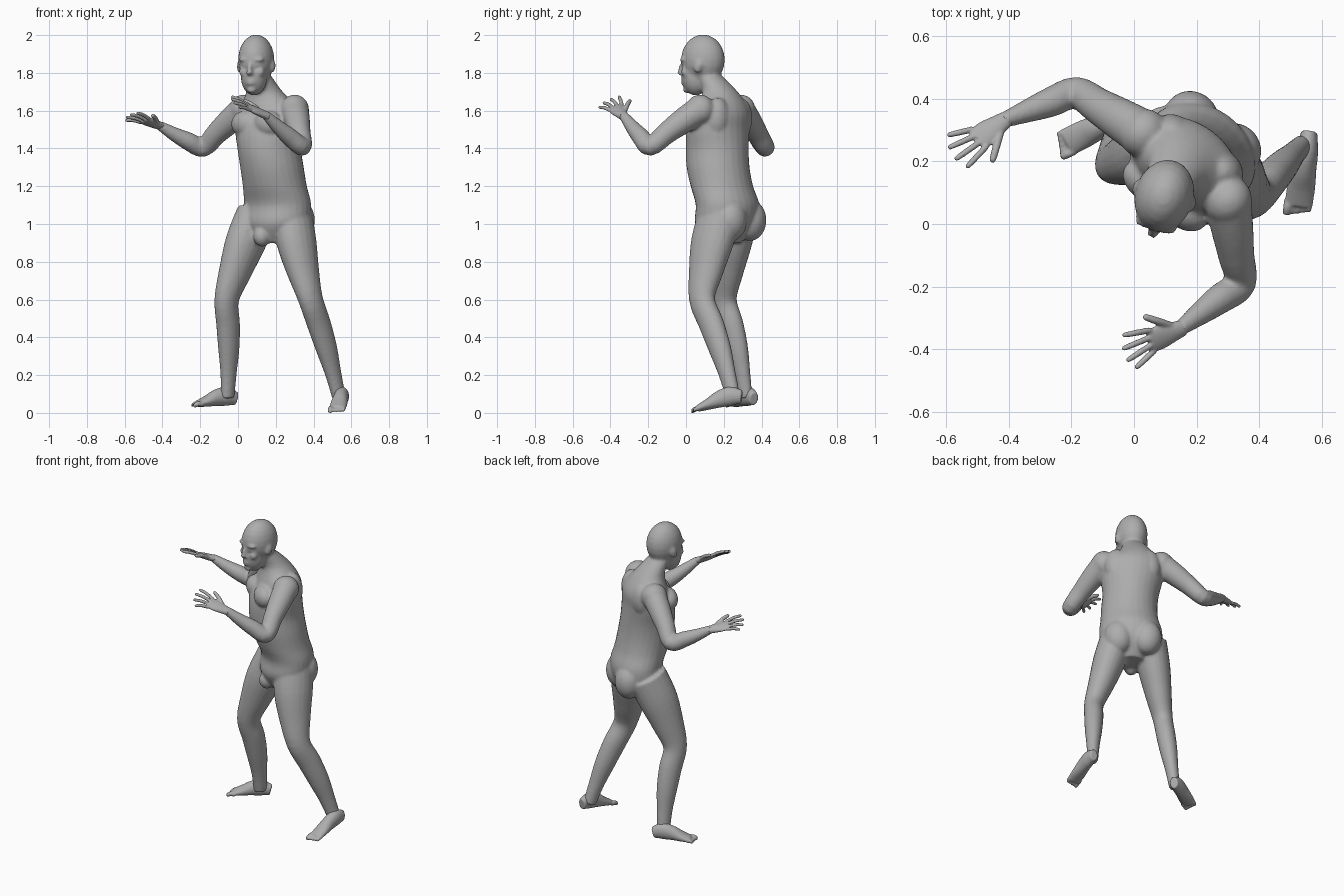
import bpy, bmesh, math
from mathutils import Vector, Matrix

cube = bpy.data.objects.get("Cube")
if cube:
    bpy.data.objects.remove(cube, do_unlink=True)

skin = bpy.data.materials.new("plain grey")
skin.use_nodes = True
GREY = (0.42, 0.42, 0.42, 1)
skin.diffuse_color = GREY
skin.node_tree.nodes["Principled BSDF"].inputs["Base Color"].default_value = GREY

UP = Vector((0, 0, 1))
FRONT = Vector((-0.6, -0.8, 0))                 # way the body faces
SIDE = UP.cross(FRONT)                          # body's left
FACE = Vector((-0.3, -1, 0)).normalized()       # way the head faces
CHEEK = UP.cross(FACE)


def spline(rows, steps):
    """Smooth rows of numbers with a Catmull-Rom curve."""
    points = [rows[0], *rows, rows[-1]]
    smooth = []
    for before, start, end, after in zip(points, points[1:], points[2:], points[3:]):
        for step in range(steps):
            t = step / steps
            smooth.append([
                q + t * ((r - p) + t * ((2 * p - 5 * q + 4 * r - w) + t * (3 * q - p - 3 * r + w))) / 2
                for p, q, r, w in zip(before, start, end, after)])
    return smooth + [list(rows[-1])]


def loft(bm, rows, side, steps=4, sides=20, level=False):
    """Closed tube; each row is x, y, z, half width along side, half depth."""
    rows = spline(rows, steps)
    centres = [Vector(row[:3]) for row in rows]
    last = len(rows) - 1
    rings = []
    for i, (centre, row) in enumerate(zip(centres, rows)):
        tangent = UP if level else (centres[min(i + 1, last)] - centres[max(i - 1, 0)]).normalized()
        across = (side - tangent * side.dot(tangent)).normalized()
        wide, deep = across * row[3], tangent.cross(across) * row[4]
        angles = [math.tau * k / sides for k in range(sides)]
        rings.append([bm.verts.new(centre + wide * math.cos(a) + deep * math.sin(a)) for a in angles])
    for lower, upper in zip(rings, rings[1:]):
        for k in range(sides):
            bm.faces.new((lower[k - 1], lower[k], upper[k], upper[k - 1]))
    bm.faces.new(rings[0][::-1])
    bm.faces.new(rings[-1])


def blob(bm, centre, size, facing=FRONT, tilt=0):
    """Ellipsoid sized side, front, up and turned to a facing."""
    turn = Matrix.Rotation(math.atan2(facing.x, -facing.y), 4, "Z")
    lean = Matrix.Rotation(tilt, 4, "X")
    bmesh.ops.create_uvsphere(
        bm, u_segments=20, v_segments=12, radius=1,
        matrix=Matrix.Translation(centre) @ turn @ lean @ Matrix.Diagonal((*size, 1)))


def limb(bm, joints, upper, lower, side, bow, depth):
    """Two bones with evenly spaced radii; the upper bows one way, the lower the other."""
    start, hinge, end = [Vector(joint) for joint in joints]
    rows = []
    for i, radius in enumerate(upper):
        t = i / len(upper)
        rows.append((*(start.lerp(hinge, t) + bow * math.sin(math.pi * t)), radius, radius * depth))
    for i, radius in enumerate(lower):
        t = i / (len(lower) - 1)
        rows.append((*(hinge.lerp(end, t) - bow * math.sin(math.pi * t)), radius, radius * depth))
    loft(bm, rows, side)


def digit(bm, base, tip, radius):
    """Slightly arched finger or toe with a rounded end."""
    middle = (base + tip) / 2 + UP * radius / 2
    near_end = base.lerp(tip, 0.92)
    rows = [(*point, radius * taper, radius * taper)
            for point, taper in ((base, 1), (middle, 1), (near_end, 0.85), (tip, 0.4))]
    loft(bm, rows, (tip - base).cross(UP), sides=10)


def finish(bm, name, voxel, rounds):
    """Fuse the overlapping pieces into one smooth skin."""
    bmesh.ops.recalc_face_normals(bm, faces=bm.faces)
    mesh = bpy.data.meshes.new(name)
    bm.to_mesh(mesh)
    bm.free()
    mesh.materials.append(skin)
    obj = bpy.data.objects.new(name, mesh)
    bpy.context.collection.objects.link(obj)
    fuse = obj.modifiers.new("fuse", "REMESH")
    fuse.mode, fuse.voxel_size, fuse.use_smooth_shade = "VOXEL", voxel, True
    relax = obj.modifiers.new("relax", "SMOOTH")
    relax.factor, relax.iterations = 0.5, rounds


# Torso in level slices from crotch to neck: centre x, centre y, half width, half depth
body = bmesh.new()
slices = [(.19, .2, .09, .09), (.2, .21, .18, .15), (.21, .22, .19, .155), (.195, .19, .175, .16),
          (.18, .17, .17, .165), (.165, .165, .17, .165), (.16, .17, .185, .155),
          (.165, .19, .18, .13), (.14, .18, .1, .09), (.1, .11, .065, .065)]
loft(body, [(x, y, 0.9 + i / 10, wide, deep) for i, (x, y, wide, deep) in enumerate(slices)],
     SIDE, sides=28, level=True)

# Buttocks, chest, shoulder blades and groin
hips = Vector((.2, .22, 1.02))
chest = Vector((.16, .17, 1.53))
for s in (-1, 1):
    blob(body, hips + (SIDE * s - FRONT) * .085, (.09, .085, .11))
    blob(body, chest + FRONT * .1 + SIDE * s * .075, (.085, .06, .07))
    blob(body, chest - FRONT * .07 + SIDE * s * .095 + UP * .03, (.075, .065, .11))
blob(body, hips + FRONT * .12 - UP * .085, (.045, .05, .055))

# Legs: hip, knee, ankle
for joints in (((.285, .18, 1.05), (.385, .085, .6), (.535, .25, .08)),
               ((.1, .27, 1.05), (-.06, .2, .6), (-.055, .315, .08))):
    limb(body, joints, (.1, .098, .08), (.06, .058, .052, .04, .033), SIDE, FRONT * .015, 1.22)

# Arms: shoulder, elbow, wrist
for joints in (((.3, .075, 1.605), (.34, -.19, 1.41), (.145, -.335, 1.58)),
               ((.03, .29, 1.605), (-.185, .42, 1.405), (-.42, .33, 1.525))):
    limb(body, joints, (.075, .068, .058), (.05, .048, .037, .024), UP, UP * .008, 1)
    blob(body, Vector(joints[0]), (.075, .08, .08))

# Head: skull and jaw
skull = Vector((.095, .085, 1.87))


def on_face(forward, side, height):
    return skull + FACE * forward + CHEEK * side + UP * height


blob(body, on_face(-.005, 0, 0), (.094, .118, .133), FACE)
blob(body, on_face(.035, 0, -.09), (.07, .075, .1), FACE)

# Face: nose bridge, nose tip, lips, chin, brows, eyes and ears
blob(body, on_face(.113, 0, -.045), (.013, .017, .037), FACE, -.3)
blob(body, on_face(.12, 0, -.07), (.019, .016, .012), FACE)
for drop in (.112, .128):
    blob(body, on_face(.1, 0, -drop), (.026, .016, .008), FACE)
blob(body, on_face(.085, 0, -.16), (.025, .02, .018), FACE)
for s in (-1, 1):
    blob(body, on_face(.092, s * .037, 0), (.034, .02, .01), FACE)
    blob(body, on_face(.078, s * .045, -.065), (.025, .024, .024), FACE)
    blob(body, on_face(.09, s * .036, -.028), (.014, .014, .01), FACE)
    blob(body, on_face(-.005, s * .092, -.035), (.013, .024, .036), FACE, -.25)
finish(body, "body", .009, 4)

# Feet: a flat sole from heel to ball, then five toes
for name, heel, ball, turn in (("left_foot", (.56, .295, .05), (.525, .06, .005), 1),
                               ("right_foot", (-.01, .36, .04), (-.215, .26, .03), -1)):
    foot = bmesh.new()
    heel, ball = Vector(heel), Vector(ball)
    along = (ball - heel).normalized()
    inner = along.cross(UP).normalized() * turn
    shape = ((.025, .035), (.037, .05), (.04, .045), (.045, .03), (.045, .017))
    loft(foot, [(*(heel.lerp(ball, i / 4) + UP * high), wide, high)
                for i, (wide, high) in enumerate(shape)], inner)
    for i in range(5):
        root = ball + UP * .014 - along * .015 + inner * (.034 - .017 * i)
        digit(foot, root, root + along * (.052 - .005 * i) - UP * .004, .014 if i == 0 else .01)
    finish(foot, name, .005, 3)

# Hands: flat palm, thumb and four fanned fingers; reach points across to the forefinger
for name, wrist, knuckles, reach in (
        ("left_hand", (.16, -.33, 1.57), (.05, -.375, 1.62), (-.2, .9, .4)),
        ("right_hand", (-.405, .337, 1.517), (-.5, .27, 1.55), (.5, -.8, .3))):
    hand = bmesh.new()
    wrist, knuckles, reach = Vector(wrist), Vector(knuckles), Vector(reach)
    along = (knuckles - wrist).normalized()
    across = (reach - along * reach.dot(along)).normalized()
    shape = ((.026, .021), (.034, .02), (.042, .017), (.04, .012))
    loft(hand, [(*wrist.lerp(knuckles, i / 3), wide, thick)
                for i, (wide, thick) in enumerate(shape)], across)

    def fan(root, angle, length, radius):
        digit(hand, root, root + (along * math.cos(angle) + across * math.sin(angle)) * length, radius)

    fan(wrist + along * .04 + across * .02, .65, .115, .0125)
    for i, length in enumerate((.1, .11, .105, .085)):
        fan(knuckles - along * .01 + across * (.036 - .024 * i), .2 - .2 * i, length, .01)
    finish(hand, name, .0045, 2)
